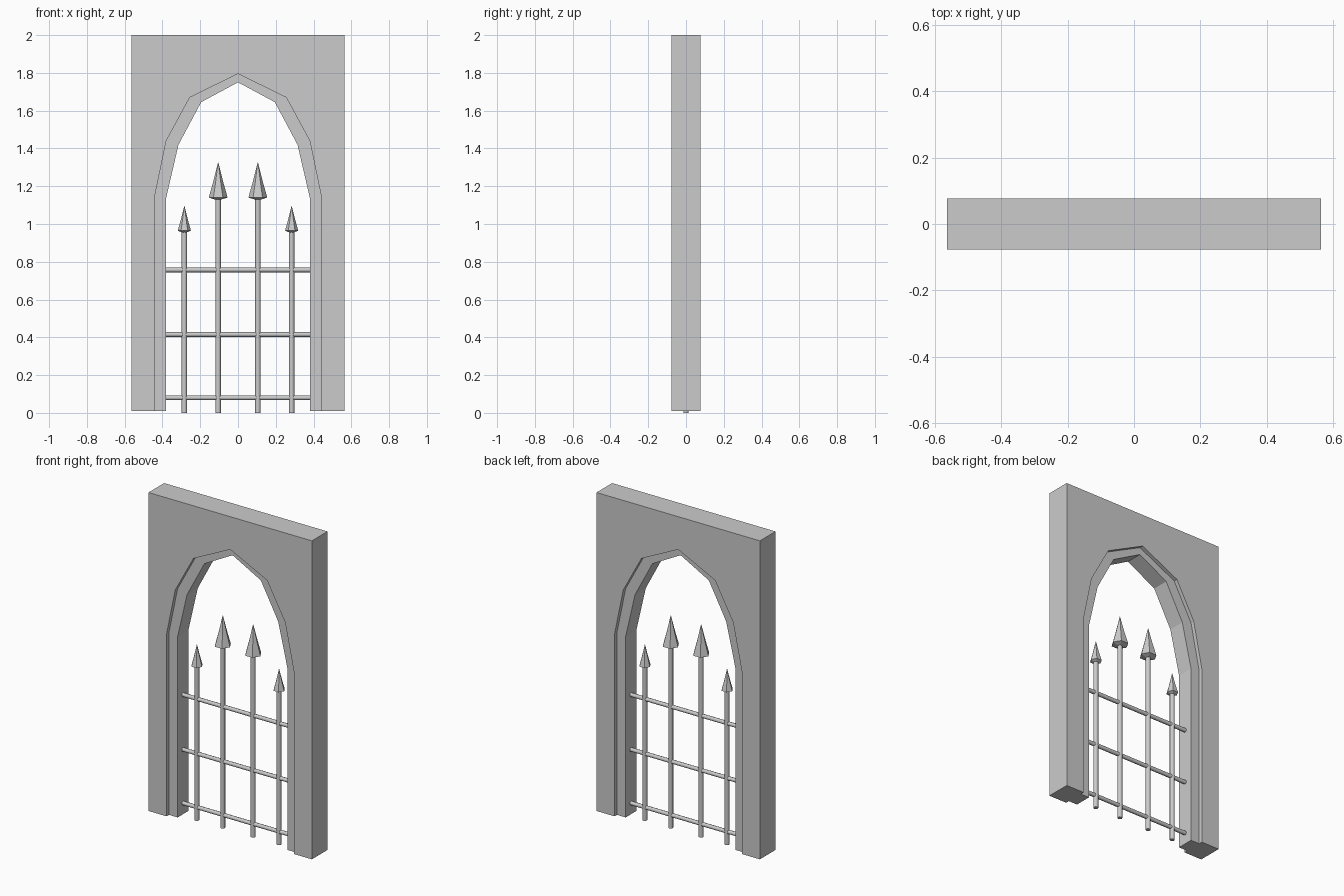
import bpy, bmesh, math

if "Cube" in bpy.data.objects:
    bpy.data.objects.remove(bpy.data.objects["Cube"])

WALL_Y, RIM_Y, BASE = 0.077, 0.053, 0.01


def finish(bm, name, smooth=False):
    bmesh.ops.recalc_face_normals(bm, faces=bm.faces)
    mesh = bpy.data.meshes.new(name)
    bm.to_mesh(mesh)
    bm.free()
    obj = bpy.data.objects.new(name, mesh)
    bpy.context.collection.objects.link(obj)
    if smooth:
        for p in mesh.polygons:
            p.use_smooth = True
    return obj


def mirrored_arch(half):
    # half runs from the left foot up to the apex
    return half + [(-x, z) for x, z in reversed(half[:-1])]


# Arched wall with a stepped, recessed rim on both faces
outer = mirrored_arch([(-0.44, BASE), (-0.44, 1.15), (-0.38, 1.44), (-0.255, 1.67), (0, 1.795)])
inner = mirrored_arch([(-0.38, BASE), (-0.38, 1.14), (-0.315, 1.42), (-0.195, 1.645), (0, 1.75)])
edge = [(-0.565, BASE), (-0.565, 2.0), (0.565, 2.0), (0.565, BASE)]

bm = bmesh.new()


def loop(points, y):
    return [bm.verts.new((x, y, z)) for x, z in points]


def strip(a, b):
    for i in range(len(a) - 1):
        bm.faces.new((a[i], a[i + 1], b[i + 1], b[i]))


front, back = loop(edge, -WALL_Y), loop(edge, WALL_Y)
loops = [loop(outer, -WALL_Y), loop(outer, -RIM_Y), loop(inner, -RIM_Y),
         loop(inner, RIM_Y), loop(outer, RIM_Y), loop(outer, WALL_Y)]
strip(front, back)
for a, b in zip(loops, loops[1:]):
    strip(a, b)
# Front and back faces, split at the crown
for e, a in ((front, loops[0]), (back, loops[-1])):
    bm.faces.new([e[0], e[1]] + a[4::-1])
    bm.faces.new([e[3], e[2]] + a[4:])
    bm.faces.new([e[1], e[2], a[4]])
# Undersides of the two jambs
for i in (0, -1):
    bm.faces.new([front[i]] + [l[i] for l in loops] + [back[i]])
finish(bm, "arched_wall")


def turned(name, x, rings, sides, smooth=False):
    # Stack of (radius, z) rings around a vertical axis, capped at both ends
    bm = bmesh.new()
    prev = None
    for r, z in rings:
        ring = [bm.verts.new((x + r * math.cos(2 * math.pi * i / sides),
                              r * math.sin(2 * math.pi * i / sides), z)) for i in range(sides)]
        if prev:
            for i in range(sides):
                j = (i + 1) % sides
                bm.faces.new((prev[i], prev[j], ring[j], ring[i]))
        else:
            bm.faces.new(ring)
        prev = ring
    bm.faces.new(prev)
    return finish(bm, name, smooth)


# Upright bars with spear heads: x, head base, head tip, head radius
for x, z0, z1, r in ((0.105, 1.14, 1.325, 0.05), (0.284, 0.965, 1.095, 0.035)):
    h = z1 - z0
    for side, s in (("left", -1), ("right", 1)):
        kind = "inner" if x < 0.2 else "outer"
        bar = turned(f"{kind}_upright_{side}", s * x, [(0.0145, 0), (0.0145, z0 + 0.01)], 8, True)
        bar.data.set_sharp_from_angle(angle=math.radians(50))
        turned(f"{kind}_spear_head_{side}", s * x,
               [(r * 0.35, z0 - 0.01), (r, z0), (r * 0.56, z0 + h * 0.42),
                (r * 0.3, z0 + h * 0.7), (0.001, z1)], 6)

# Horizontal cross bars
for n, z in enumerate((0.08, 0.415, 0.757), 1):
    bpy.ops.mesh.primitive_cylinder_add(vertices=8, radius=0.0125, depth=0.77,
                                        location=(0, 0, z), rotation=(0, math.pi / 2, 0))
    bpy.context.object.name = f"cross_bar_{n}"
    bpy.ops.object.shade_smooth_by_angle(angle=math.radians(50))
